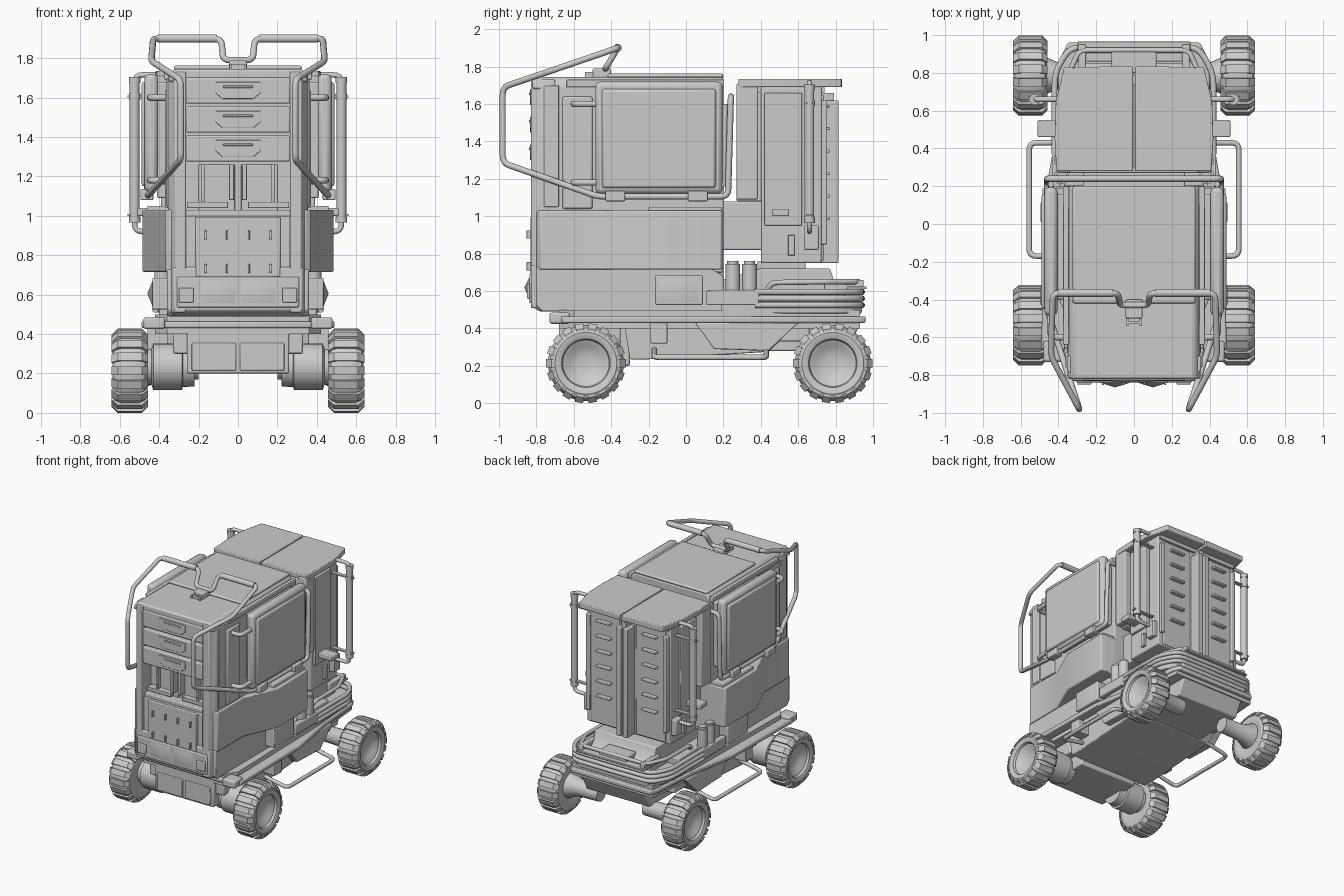
import bpy, bmesh, math
from mathutils import Vector


def finish(name, verts, faces, bevel=0, mirror=False):
    me = bpy.data.meshes.new(name)
    me.from_pydata(verts, [], faces)
    bm = bmesh.new()
    bm.from_mesh(me)
    bmesh.ops.recalc_face_normals(bm, faces=bm.faces)
    bm.to_mesh(me)
    bm.free()
    ob = bpy.data.objects.new(name, me)
    bpy.context.collection.objects.link(ob)
    if mirror:
        ob.modifiers.new("mirror", 'MIRROR')
    if bevel:
        b = ob.modifiers.new("bevel", 'BEVEL')
        b.width, b.segments, b.limit_method = bevel, 2, 'ANGLE'


def prism(name, pts, a0, a1, axis, bevel=0, mirror=False):
    """Extrude a 2D outline along x (y,z), y (x,z) or z (x,y)."""
    put = {'x': lambda p, a: (a, p[0], p[1]), 'y': lambda p, a: (p[0], a, p[1]),
           'z': lambda p, a: (p[0], p[1], a)}[axis]
    n = len(pts)
    v = [put(p, a) for a in (a0, a1) for p in pts]
    f = [list(range(n)), list(range(n, 2 * n))]
    f += [(i, (i + 1) % n, n + (i + 1) % n, n + i) for i in range(n)]
    finish(name, v, f, bevel, mirror)


def sym(half):
    """Complete a half outline (x >= 0) to both sides."""
    return half + [(-x, b) for x, b in reversed(half)]


def box(name, x0, x1, y0, y1, z0, z1, bevel=0, mirror=False):
    prism(name, [(x0, y0), (x1, y0), (x1, y1), (x0, y1)], z0, z1, 'z', bevel, mirror)


def lens(name, corners, apex):
    finish(name, corners + [apex], [(0, 1, 2, 3)] + [(i, (i + 1) % 4, 4) for i in range(4)], 0, True)


def skin(name, rings, mirror=True):
    """Join equal rings of points into a capped skin."""
    n, m = len(rings[0]), len(rings)
    f = [(j * n + i, j * n + (i + 1) % n, (j + 1) * n + (i + 1) % n, (j + 1) * n + i)
         for j in range(m - 1) for i in range(n)]
    f += [list(range(n)), list(range((m - 1) * n, m * n))]
    finish(name, [p for r in rings for p in r], f, 0, mirror)


def tube(name, path, r, fillet=0.04, sides=12):
    """Round pipe along a path with filleted corners, mirrored."""
    P = [Vector(p) for p in path]
    pts = [P[0]]
    for a, b, c in zip(P, P[1:], P[2:]):
        d0, d1 = a - b, c - b
        k = min(fillet, d0.length * .45, d1.length * .45)
        s, e = b + d0.normalized() * k, b + d1.normalized() * k
        pts += [s * (1 - t) ** 2 + b * 2 * t * (1 - t) + e * t * t for t in (0, .25, .5, .75, 1)]
    pts.append(P[-1])
    rings, u, last = [], None, None
    for i, p in enumerate(pts):
        t = (pts[min(i + 1, len(pts) - 1)] - pts[max(i - 1, 0)]).normalized()
        u = t.orthogonal().normalized() if u is None else last.rotation_difference(t) @ u
        w, last = t.cross(u), t
        angs = [2 * math.pi * k / sides for k in range(sides)]
        rings.append([p + (u * math.cos(a) + w * math.sin(a)) * r for a in angs])
    skin(name, rings)


def lathe(name, prof, cy, cz, n=40):
    """Spin an (x, radius) profile about the x axis, mirrored."""
    angs = [2 * math.pi * i / n for i in range(n)]
    skin(name, [[(x, cy + r * math.cos(a), cz + r * math.sin(a)) for a in angs] for x, r in prof])


# Wheels: tyre with dished rim, wrapped tread lugs, axle housings
TYRE = [(.47, .11), (.462, .13), (.46, .165), (.472, .188), (.5, .203), (.595, .203), (.625, .188), (.638, .165),
        (.636, .145), (.628, .13), (.61, .124), (.605, .112), (.585, .085), (.572, .045), (.57, .005)]
LUG = [(.457, .172), (.457, .183), (.487, .213), (.61, .213), (.641, .183), (.641, .172)]
for tag, cy in (("front", -.535), ("rear", .785)):
    lathe(tag + "_wheel", TYRE, cy, .214)
    v, f, n, k = [], [], len(LUG), 18
    for i in range(k):
        a = 2 * math.pi * i / k
        o = len(v)
        for w in (-.022, .022):
            v += [(x, cy + r * math.cos(a) - w * math.sin(a), .214 + r * math.sin(a) + w * math.cos(a)) for x, r in LUG]
        f += [[o + j for j in range(n)], [o + n + j for j in range(n)]]
        f += [(o + j, o + (j + 1) % n, o + n + (j + 1) % n, o + n + j) for j in range(n)]
    finish(tag + "_tread", v, f, 0, True)
lathe("front_axle_housing", [(.22, .1), (.28, .105), (.285, .118), (.43, .118), (.44, .09), (.5, .09)], -.51, .235, 24)
lathe("rear_axle_housing", [(.2, .06), (.39, .065), (.47, .1), (.5, .1)], .785, .23, 24)

# Chassis: deck, hull, end boxes, front plates, side steps
prism("deck", sym([(.40, -.7), (.49, -.66), (.48, .1), (.41, .5), (.38, .9), (.35, .96)]), .43, .465, 'z', .008)
prism("deck_rim", sym([(.36, -.68), (.42, -.6), (.40, .45), (.36, .93)]), .40, .5, 'z')
prism("hull", [(-.33, .42), (-.3, .235), (-.2, .235), (.44, .275), (.6, .42)], -.36, .36, 'x', .006)
prism("hull_side_plate", [(.05, .43), (.15, .29), (.44, .28), (.6, .43)], .36, .42, 'x', .006, True)
box("front_hull", -.26, .26, -.68, -.3, .2, .42, .01)
box("front_hull_top", -.33, .33, -.65, -.35, .3, .42, .01)
box("front_hatch", .01, .235, -.69, -.67, .215, .355, .005, True)
prism("rear_hull", [(.44, .28), (.86, .28), (.93, .42), (.44, .42)], -.28, .28, 'x', .008)
box("rear_cross_box", -.36, .36, .5, .66, .33, .42, .01)
box("hull_side_block", .34, .46, -.19, -.1, .32, .43, .005, True)
tube("side_step", [(.33, .43, .29), (.555, .43, .245), (.555, -.17, .245), (.33, -.17, .29)], .015)
box("bumper_light", .37, .48, -.73, -.62, .425, .485, .012, True)

# Main body: skirt, core, flared lower covers, front columns
prism("body_skirt", [(-.78, .49), (-.83, .52), (-.83, .74), (.2, .74), (.2, .49)], -.33, .33, 'x', .01)
prism("skirt_side", [(-.77, .49), (-.8, .52), (-.8, .73), (.12, .73), (.2, .68), (.2, .49)], -.36, .36, 'x', .01)
box("body_core", -.355, .355, -.72, .2, .7, 1.7, .008)
prism("flared_cover", sym([(.34, -.8), (.37, -.78), (.37, -.46), (.485, -.2), (.485, .19), (.44, .2)]), .715, 1.03, 'z', .008)
box("cover_cap", .3, .46, -.2, .19, 1.02, 1.05, .005, True)
prism("front_column", [(.265, -.83), (.32, -.83), (.355, -.77), (.355, -.7), (.265, -.7)], .51, 1.73, 'z', .006, True)
box("column_strip", .34, .362, -.76, -.68, 1.05, 1.7, .005, True)
box("side_recess_frame", .34, .37, -.66, -.5, 1.04, 1.64, .01, True)

# Top lid in two steps
prism("lid_lower", sym([(.355, 1.68), (.345, 1.72), (.32, 1.745)]), -.82, .2, 'y', .012)
box("lid_upper", -.325, .325, -.42, .2, 1.74, 1.762, .01)
box("lid_side_rail", .345, .375, -.64, .2, 1.69, 1.73, .005, True)
box("handle_mount", -.045, .045, -.5, -.4, 1.74, 1.79, .008)
for i in range(3):
    box("mount_rung", -.04, .04, -.53 + i * .035, -.515 + i * .035, 1.745, 1.77)
box("mount_rail", .03, .042, -.54, -.42, 1.745, 1.77, 0, True)

# Front drawers with trapezoid pulls
for i in range(3):
    z = 1.275 + i * .147
    box("drawer", -.265, .265, -.828, -.7, z, z + .132, .008)
    prism("drawer_pull", sym([(.08, z + .025), (.115, z + .055), (.115, z + .11)]), -.834, -.82, 'y', .003)
    box("drawer_pull_grip", -.075, .075, -.84, -.83, z + .08, z + .092, .003)

# Open front bay with rails, panel with slots
box("bay_back_plate", .015, .2, -.735, -.715, 1.0, 1.26, .004, True)
box("bay_rail", .02, .045, -.79, -.72, 1.08, 1.26, .004, True)
box("bay_outer_rail", .17, .185, -.77, -.72, 1.06, 1.26, .004, True)
box("bay_shelf", .05, .26, -.78, -.72, 1.04, 1.07, .004, True)
box("front_lower_fill", -.265, .265, -.815, -.7, .7, 1.0, .006)
box("front_panel", -.215, .215, -.832, -.8, .69, .995, .006)
for x in (.055, .165):
    for z in (.71, .88):
        box("panel_hook", x - .005, x + .005, -.852, -.825, z, z + .045, .002, True)

# Headlights and side lamps
box("headlight_frame", -.31, .31, -.838, -.8, .535, .69, .008)
lens("headlight_lens", [(.012, -.837, .555), (.19, -.837, .555), (.19, -.837, .675), (.012, -.837, .675)], (.1, -.865, .62))
box("marker_light", .225, .3, -.85, -.83, .56, .635, .006, True)
box("side_lamp_body", .34, .435, -.165, .09, .525, .685, .008, True)
lens("side_lamp_lens", [(.434, -.15, .54), (.434, .075, .54), (.434, .075, .67), (.434, -.15, .67)], (.46, -.04, .605))

# Side screens and their mounts
box("screen_mount", .35, .42, -.4, .16, 1.16, 1.68, .01, True)
box("screen_panel", .405, .475, -.485, .195, 1.12, 1.72, .025, True)
box("screen_face", .46, .49, -.45, .16, 1.15, 1.68, .015, True)
for y in (-.43, .01):
    box("screen_clamp", .43, .495, y, y + .105, 1.08, 1.135, .006, True)
for z in (1.18, 1.6):
    tube("screen_arm", [(.36, -.6, z), (.445, -.6, z), (.445, -.46, z)], .017)

# Pipe frame: push handle, front guard, run under the screens, cross pipe behind body
tube("pipe_frame", [(0, -.43, 1.79), (.075, -.43, 1.79), (.085, -.365, 1.9), (.43, -.365, 1.9), (.44, -.7, 1.785),
                    (.29, -.98, 1.69), (.29, -.98, 1.285), (.455, -.47, 1.105), (.46, .225, 1.105), (.46, .24, 1.64),
                    (0, .24, 1.64)], .0165)
tube("handle_grip", [(.11, -.365, 1.9), (.405, -.365, 1.9)], .022)
tube("rear_screen_post", [(.44, .2, 1.16), (.44, .21, 1.6)], .015)

# Rear cabinet, link block and split roof
box("cabinet", -.37, .37, .4, .725, .75, 1.69, .008)
box("cabinet_front", -.35, .35, .27, .41, 1.08, 1.69, .008)
box("cabinet_side_pad", .34, .41, .27, .385, 1.09, 1.71, .008, True)
box("cabinet_side_plate", .365, .39, .42, .62, .95, 1.66, .006, True)
box("cabinet_side_step", .36, .41, .63, .71, .82, .95, .008, True)
box("cabinet_side_tab", .36, .39, .545, .58, .79, .9, .004, True)
box("cabinet_link", -.27, .27, .18, .41, .82, 1.08, .008)
prism("roof_half", [(.006, .28), (.41, .28), (.42, .45), (.415, .64), (.37, .83), (.006, .835)], 1.69, 1.735, 'z', .006, True)
box("roof_under", -.36, .36, .3, .74, 1.66, 1.7)

# Rear drawer columns, handles and centre post
box("rear_column", .07, .33, .7, .735, .76, 1.65, .006, True)
box("column_edge", .325, .36, .7, .755, .85, 1.62, .006, True)
for i in range(6):
    z = .99 + i * .12
    box("rear_drawer_pull", .14, .265, .73, .768, z - .01, z + .006, .005, True)
box("centre_post", .008, .05, .7, .815, .75, 1.62, .006, True)
box("post_spine", -.02, .02, .7, .79, .75, 1.66)

# Vertical grab tubes with collars
tube("grab_tube_bracket", [(.36, .66, 1.715), (.525, .66, 1.715), (.525, .66, .92), (.36, .66, .92)], .0145)
tube("grab_tube", [(.525, .66, .98), (.525, .66, 1.69)], .026)
for z in (.965, 1.59, 1.675):
    tube("grab_collar", [(.525, .66, z), (.525, .66, z + .03)], .03)
for z in (1.0, 1.6):
    box("grab_flange", .36, .56, .645, .675, z, z + .01, 0, True)
box("grab_bracket_plate", .36, .51, .46, .55, 1.0, 1.04, .006, True)

# Rear base with wrap-around pipes, canisters and tail loop
prism("rear_base", sym([(.40, .19), (.40, .8), (.35, .9), (.3, .94)]), .48, .545, 'z', .008)
prism("rear_base_top", [(.19, .53), (.19, .66), (.4, .72), (.77, .72), (.79, .66), (.85, .6), (.85, .53)], -.27, .27, 'x', .008)
box("base_side_tray", .26, .37, .2, .62, .53, .6, .008, True)
box("cabinet_riser", -.25, .25, .38, .64, .7, .76, .008)
box("tail_block", -.12, .12, .8, .93, .54, .66, .008)
box("tail_plate", -.3, .3, .86, .965, .61, .625, .004)
box("pipe_junction_box", .39, .435, .11, .39, .525, .605, .006, True)
for z in (.525, .56, .595):
    tube("wrap_pipe", [(.42, .37, z), (.42, .8, z), (.34, .935, z), (0, .94, z)], .0165, .06)
tube("tail_loop", [(.34, .43, .6), (.36, .46, .645), (.36, .76, .65), (.29, .92, .65), (0, .92, .65)], .0145)
box("tail_arm", .255, .295, .74, .95, .6, .66, .006, True)
for y in (.25, .34):
    tube("canister", [(.385, y, .58), (.385, y, .745)], .04, sides=20)
    tube("canister_cap", [(.385, y, .74), (.385, y, .76)], .03, sides=20)

# Smooth round parts while keeping hard edges
bpy.ops.object.select_all(action='SELECT')
bpy.context.view_layer.objects.active = bpy.context.selected_objects[0]
bpy.ops.object.shade_smooth_by_angle(angle=math.radians(32))
